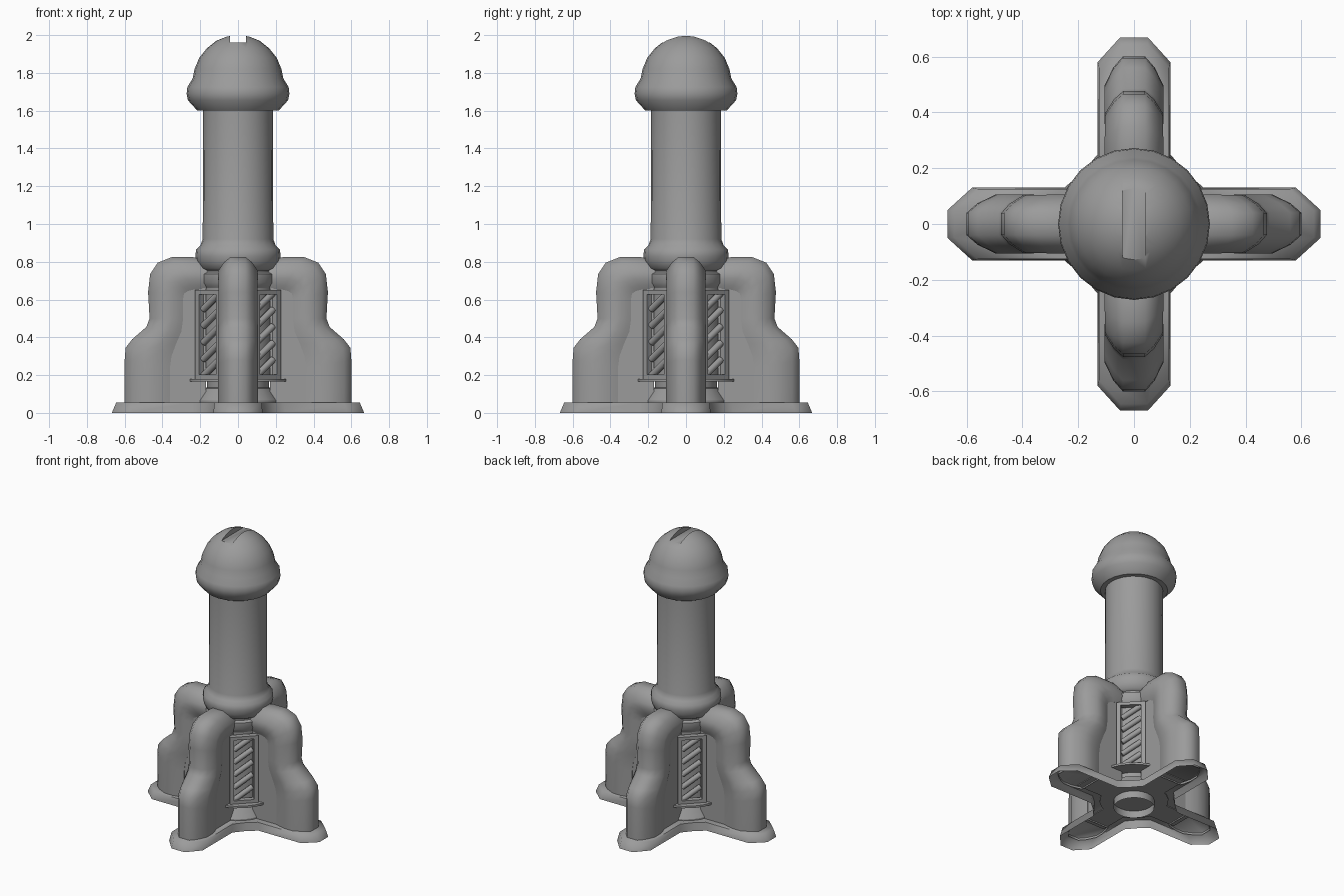
import bpy, bmesh
from math import sin, cos, pi, radians
from mathutils import Matrix, Vector

if "Cube" in bpy.data.objects:
    bpy.data.objects.remove(bpy.data.objects["Cube"])

grey = bpy.data.materials.new("dark_grey")
grey.diffuse_color = (0.33, 0.33, 0.33, 1)
grey.use_nodes = True
grey.node_tree.nodes["Principled BSDF"].inputs["Base Color"].default_value = grey.diffuse_color


def finish(bm, name, angle=40):
    bmesh.ops.recalc_face_normals(bm, faces=bm.faces)
    me = bpy.data.meshes.new(name)
    bm.to_mesh(me)
    bm.free()
    me.materials.append(grey)
    ob = bpy.data.objects.new(name, me)
    bpy.context.collection.objects.link(ob)
    smooth(ob, angle)
    return ob


def smooth(ob, angle):
    bpy.ops.object.select_all(action='DESELECT')
    ob.select_set(True)
    bpy.context.view_layer.objects.active = ob
    bpy.ops.object.shade_smooth_by_angle(angle=radians(angle))


def skin(bm, rings, cap_start=True, cap_end=True):
    loops = [[bm.verts.new(p) for p in r] for r in rings]
    n = len(loops[0])
    for a, b in zip(loops, loops[1:]):
        for i in range(n):
            j = (i + 1) % n
            bm.faces.new((a[i], a[j], b[j], b[i]))
    if cap_start:
        bm.faces.new(loops[0])
    if cap_end:
        bm.faces.new(loops[-1])


def lathe(name, profile, n=24, angle=40, caps=(True, True)):
    bm = bmesh.new()
    skin(bm, [[(r * cos(2 * pi * i / n), r * sin(2 * pi * i / n), z) for i in range(n)]
              for r, z in profile], *caps)
    return finish(bm, name, angle)


def box(bm, size, mat):
    bmesh.ops.create_cube(bm, size=1, matrix=mat @ Matrix.Diagonal((*size, 1)))


# Domed head with a slot across the top
head = lathe("domed_head", [(0.18, 1.60), (0.215, 1.60), (0.265, 1.655), (0.272, 1.69), (0.268, 1.725),
                            (0.24, 1.77), (0.23, 1.82), (0.205, 1.88), (0.165, 1.93),
                            (0.115, 1.97), (0.06, 1.992), (0.015, 2.0)])
bm = bmesh.new()
box(bm, (0.084, 0.8, 0.2), Matrix.Translation((0, 0, 2.06)))
cutter = finish(bm, "slot_cutter")
cutter.hide_render = True
mod = head.modifiers.new("slot", 'BOOLEAN')
mod.operation = 'DIFFERENCE'
mod.object = cutter
bpy.context.view_layer.objects.active = head
bpy.ops.object.modifier_move_to_index(modifier="slot", index=0)
bpy.ops.object.modifier_apply(modifier="slot")
bpy.data.objects.remove(cutter)
smooth(head, 40)

# Column with flared collar
lathe("column", [(0.18, 0.65), (0.19, 0.67), (0.205, 0.69), (0.205, 0.735), (0.187, 0.745), (0.187, 0.755),
                 (0.205, 0.765), (0.22, 0.80), (0.226, 0.83), (0.222, 0.865), (0.2, 0.885),
                 (0.187, 0.92), (0.184, 1.62)], angle=50)

# Core, thin flange and foot
lathe("core", [(0.185, 0.17), (0.185, 0.66)])
lathe("flange", [(0.27, 0.166), (0.27, 0.18)])
lathe("core_foot", [(0.22, 0.05), (0.22, 0.065), (0.18, 0.13), (0.165, 0.135), (0.165, 0.166)], angle=30)
lathe("base_ring", [(0.13, 0.0), (0.13, 0.055)], caps=(False, True))

# Four diagonal frames with slanted coil bars
bm = bmesh.new()
bars = bmesh.new()
for k in range(4):
    face = Matrix.Rotation(pi / 4 + k * pi / 2, 4, 'Z') @ Matrix.Translation((0.21, 0, 0.415))
    for s in (-1, 1):
        box(bm, (0.036, 0.028, 0.47), face @ Matrix.Translation((0, s * 0.079, 0)))
        box(bm, (0.036, 0.186, 0.022), face @ Matrix.Translation((0, 0, s * 0.224)))
    for i in range(5):
        tilt = face @ Matrix.Translation((-0.012, 0, (i - 2) * 0.088)) @ Matrix.Rotation(radians(-55), 4, 'X')
        bmesh.ops.create_cone(bars, cap_ends=True, segments=8, radius1=0.019, radius2=0.019,
                              depth=0.15, matrix=tilt)
finish(bm, "panel_frames")
finish(bars, "coil_bars", 50)

# Four bent legs: each station is inner point, outer point, half width
half = [(1, .38), (.68, .70), (.15, 1), (-.35, 1), (-.75, .9), (-1, .8)]
section = half + [(a, -b) for a, b in reversed(half)]
stations = [(0.36, 0.04, 0.60, 0.04, 0.105), (0.36, 0.24, 0.60, 0.28, 0.105),
            (0.352, 0.30, 0.595, 0.345, 0.105), (0.33, 0.36, 0.56, 0.39, 0.105),
            (0.30, 0.43, 0.485, 0.455, 0.105), (0.29, 0.50, 0.468, 0.50, 0.104),
            (0.29, 0.60, 0.476, 0.64, 0.103), (0.285, 0.63, 0.465, 0.735, 0.103),
            (0.265, 0.645, 0.425, 0.795, 0.104), (0.235, 0.653, 0.35, 0.825, 0.105),
            (0.20, 0.655, 0.24, 0.825, 0.105), (0.14, 0.66, 0.14, 0.80, 0.09)]
legs, webs = bmesh.new(), bmesh.new()
for k in range(4):
    rot = Matrix.Rotation(k * pi / 2, 3, 'Z')
    rings = []
    for xi, zi, xo, zo, w in stations:
        mid, ext = Vector(((xi + xo) / 2, 0, (zi + zo) / 2)), Vector(((xo - xi) / 2, 0, (zo - zi) / 2))
        rings.append([rot @ (mid + a * ext + Vector((0, b * w, 0))) for a, b in section])
    skin(legs, rings, cap_start=False)
    # Web plate filling the gap between leg and core
    outline = [(0.17, 0.05), (0.40, 0.05), (0.40, 0.25), (0.34, 0.42), (0.34, 0.66), (0.17, 0.66)]
    skin(webs, [[rot @ Vector((x, y, z)) for x, z in outline] for y in (-0.083, 0.083)])
finish(legs, "bent_legs", 50)
finish(webs, "leg_webs")

# Cross-shaped base skirt, open underneath
arm = [(0.25, -0.13), (0.58, -0.13), (0.668, -0.05), (0.668, 0.05), (0.58, 0.13), (0.25, 0.13), (0.185, 0.185)]


def cross(inset, z):
    out = []
    for k in range(4):
        rot = Matrix.Rotation(k * pi / 2, 3, 'Z')
        out += [rot @ Vector((x * inset, y * inset, z)) for x, y in arm]
    return out


bm = bmesh.new()
skin(bm, [cross(1, 0), cross(0.965, 0.055)], cap_start=False)
finish(bm, "cross_base", 80)
